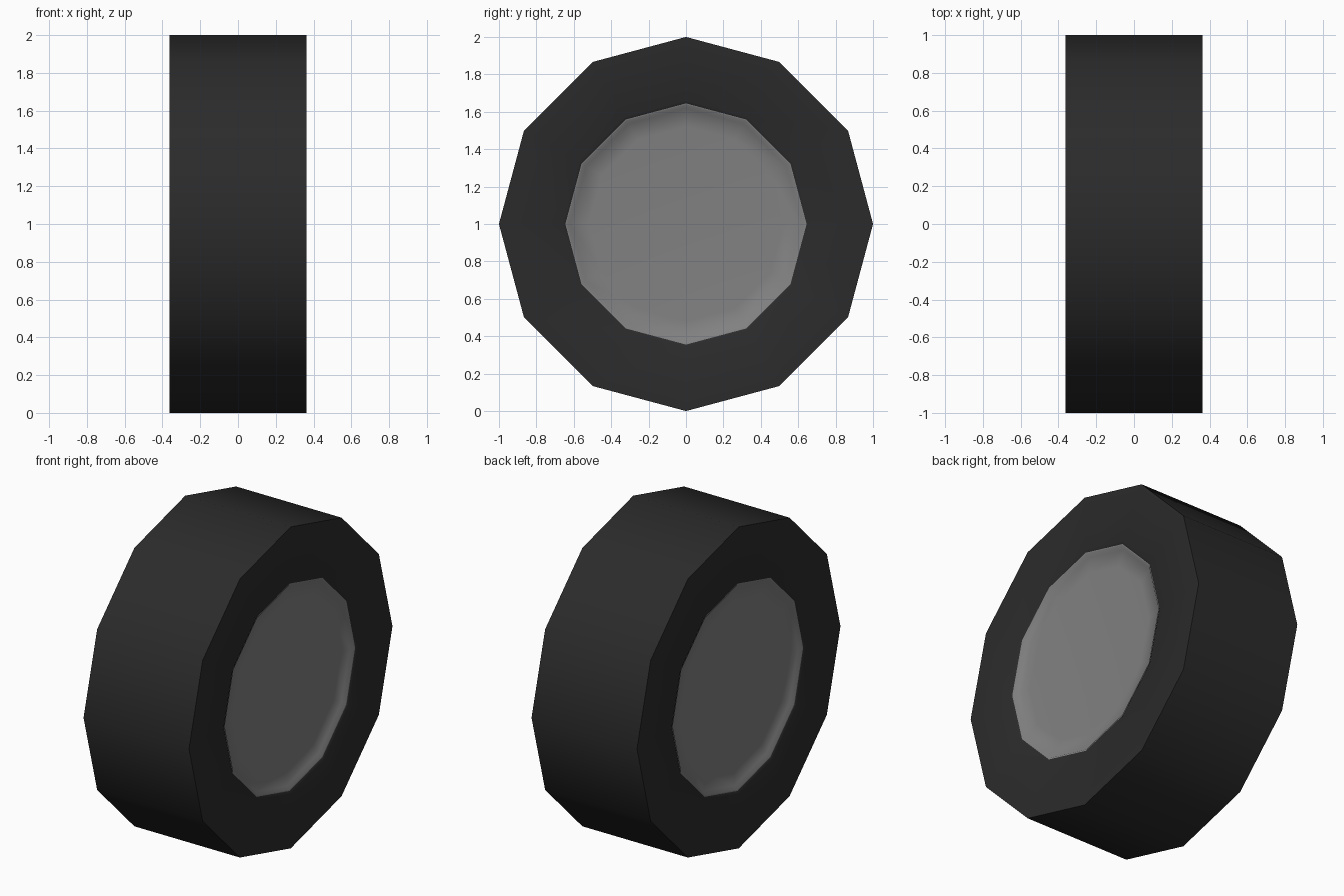
import bpy, bmesh, math

if "Cube" in bpy.data.objects:
    bpy.data.objects.remove(bpy.data.objects["Cube"])

SIDES = 12
HALF = 0.363


def material(name, rgb):
    m = bpy.data.materials.new(name)
    m.diffuse_color = (*rgb, 1)
    m.use_nodes = True
    m.node_tree.nodes["Principled BSDF"].inputs["Base Color"].default_value = m.diffuse_color
    return m


def lathe(name, profile, mat, cap=False):
    """Turn an (x, radius) profile about the x axis, at height z = 1."""
    bm = bmesh.new()
    rings = []
    for x, r in profile:
        ring = []
        for i in range(SIDES):
            a = 2 * math.pi * i / SIDES
            ring.append(bm.verts.new((x, r * math.cos(a), 1 + r * math.sin(a))))
        rings.append(ring)
    for a, b in zip(rings, rings[1:]):
        for i in range(SIDES):
            j = (i + 1) % SIDES
            bm.faces.new((a[i], a[j], b[j], b[i]))
    if cap:
        bm.faces.new(rings[-1])
    # the profiles run so that +x faces point outward; flip the -x hub
    if profile[0][0] < 0 and cap:
        bmesh.ops.reverse_faces(bm, faces=bm.faces[:])
    me = bpy.data.meshes.new(name)
    bm.to_mesh(me)
    bm.free()
    me.materials.append(mat)
    ob = bpy.data.objects.new(name, me)
    bpy.context.collection.objects.link(ob)
    bpy.ops.object.select_all(action='DESELECT')
    ob.select_set(True)
    bpy.context.view_layer.objects.active = ob
    bpy.ops.object.shade_smooth_by_angle(angle=math.radians(62))
    return ob


rubber = material("dark rubber", (0.024, 0.024, 0.024))
metal = material("grey metal", (0.22, 0.22, 0.22))

# tyre: tread, both sidewalls and a small inner lip
wall = [(HALF, 1), (HALF, 0.66), (HALF - 0.008, 0.645)]
lathe("tyre", [(-x, r) for x, r in reversed(wall)] + wall, rubber)

# shallow dished hub on each side: narrow rim, step, face
for side, label in ((1, "right"), (-1, "left")):
    dish = [(0.355, 0.645), (0.354, 0.637), (0.336, 0.618), (0.328, 0.52)]
    lathe(label + "_hub", [(side * x, r) for x, r in dish], metal, cap=True)
